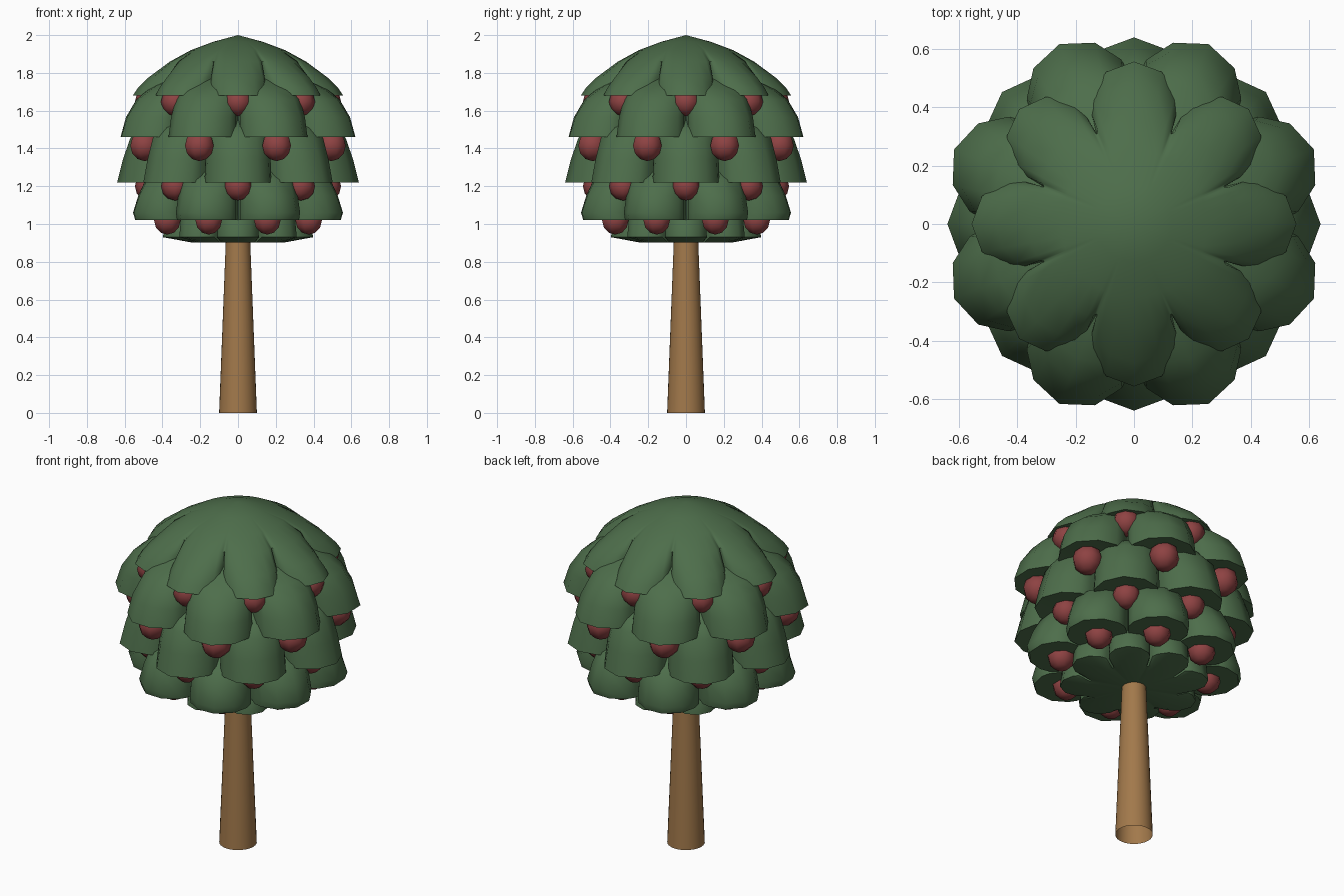
import bpy, bmesh
from math import sin, cos, pi, radians

cube = bpy.data.objects.get("Cube")
if cube:
    bpy.data.objects.remove(cube, do_unlink=True)


def material(name, rgb):
    mat = bpy.data.materials.new(name)
    mat.use_nodes = True
    mat.diffuse_color = (*rgb, 1)
    mat.node_tree.nodes["Principled BSDF"].inputs["Base Color"].default_value = (*rgb, 1)
    return mat


LEAF = material("leaf green", (0.075, 0.155, 0.07))
BARK = material("bark brown", (0.36, 0.19, 0.07))
FRUIT = material("fruit red", (0.27, 0.055, 0.055))

LOBES = 8
STEP = 2 * pi / LOBES
# One lobe outline: (share of half angle, depth towards the valley)
HALF = [(0, 0), (0.46, 0.12), (0.8, 0.38), (0.94, 0.58)]
LOBE = [(-a, d) for a, d in reversed(HALF[1:])] + HALF + [(1, 1)]


def finish(bm, name, mat, angle):
    bmesh.ops.recalc_face_normals(bm, faces=bm.faces)
    mesh = bpy.data.meshes.new(name)
    bm.to_mesh(mesh)
    bm.free()
    mesh.materials.append(mat)
    obj = bpy.data.objects.new(name, mesh)
    bpy.context.collection.objects.link(obj)
    bpy.ops.object.select_all(action='DESELECT')
    obj.select_set(True)
    bpy.context.view_layer.objects.active = obj
    bpy.ops.object.shade_smooth_by_angle(angle=radians(angle))
    return obj


def leaf_tier(name, profile, turn):
    """Scalloped dome: profile runs from the apex, over the rim, to the underside centre."""
    valley = 0.6 * max(r for r, z in profile)
    bm = bmesh.new()
    rings = []
    for r, z in profile[1:-1]:
        inner = min(r, valley)
        ring = []
        for k in range(LOBES):
            for share, depth in LOBE:
                a = (k + turn + share / 2) * STEP
                rr = r - depth * (r - inner)
                ring.append(bm.verts.new((rr * cos(a), rr * sin(a), z)))
        rings.append(ring)
    n = len(rings[0])
    for low, high in zip(rings, rings[1:]):
        for i in range(n):
            j = (i + 1) % n
            bm.faces.new((low[i], low[j], high[j], high[i]))
    for (r, z), ring in ((profile[0], rings[0]), (profile[-1], rings[-1])):
        tip = bm.verts.new((0, 0, z))
        for i in range(n):
            bm.faces.new((tip, ring[i], ring[(i + 1) % n]))
    finish(bm, name, LEAF, 50)


# Leaf tiers, top to bottom, alternate tiers turned by half a lobe
leaf_tier("top_leaf_tier", [(0, 2), (0.13, 1.965), (0.25, 1.92), (0.36, 1.86),
          (0.475, 1.775), (0.53, 1.72), (0.557, 1.68), (0.33, 1.69), (0, 1.69)], 0)
leaf_tier("upper_leaf_tier", [(0, 1.83), (0.2, 1.81), (0.4, 1.76), (0.5, 1.71),
          (0.57, 1.66), (0.635, 1.565), (0.668, 1.46), (0.4, 1.475), (0, 1.475)], 0.5)
leaf_tier("middle_leaf_tier", [(0, 1.6), (0.2, 1.59), (0.4, 1.56), (0.52, 1.51),
          (0.57, 1.455), (0.61, 1.34), (0.64, 1.22), (0.38, 1.235), (0, 1.235)], 0)
leaf_tier("lower_leaf_tier", [(0, 1.34), (0.2, 1.33), (0.4, 1.3), (0.52, 1.235),
          (0.565, 1.15), (0.597, 1.06), (0.583, 1.02), (0.35, 1.02), (0, 1.02)], 0.5)
leaf_tier("bottom_leaf_tier", [(0, 1.12), (0.2, 1.12), (0.33, 1.09), (0.385, 1.03),
          (0.397, 0.93), (0.25, 0.903), (0, 0.9)], 0)

# Fruit rows tucked below the lobe tips: distance out, height, size, turn
ROWS = [(0.47, 1.647, 0.076, 0), (0.535, 1.415, 0.082, 0.5),
        (0.47, 1.2, 0.076, 0), (0.405, 1.02, 0.076, 0.5)]
for row, (dist, z, size, turn) in enumerate(ROWS, 1):
    for k in range(LOBES):
        a = (k + turn) * STEP
        bm = bmesh.new()
        bmesh.ops.create_uvsphere(bm, u_segments=8, v_segments=6, radius=size)
        fruit = finish(bm, f"fruit_row{row}_{k + 1}", FRUIT, 60)
        fruit.location = (dist * cos(a), dist * sin(a), z)
        fruit.rotation_euler.z = a

# Tapered trunk, open at the foot
bm = bmesh.new()
bmesh.ops.create_cone(bm, cap_ends=False, segments=32, radius1=0.1, radius2=0.063, depth=0.95)
bmesh.ops.translate(bm, verts=bm.verts, vec=(0, 0, 0.475))
finish(bm, "trunk", BARK, 40)
